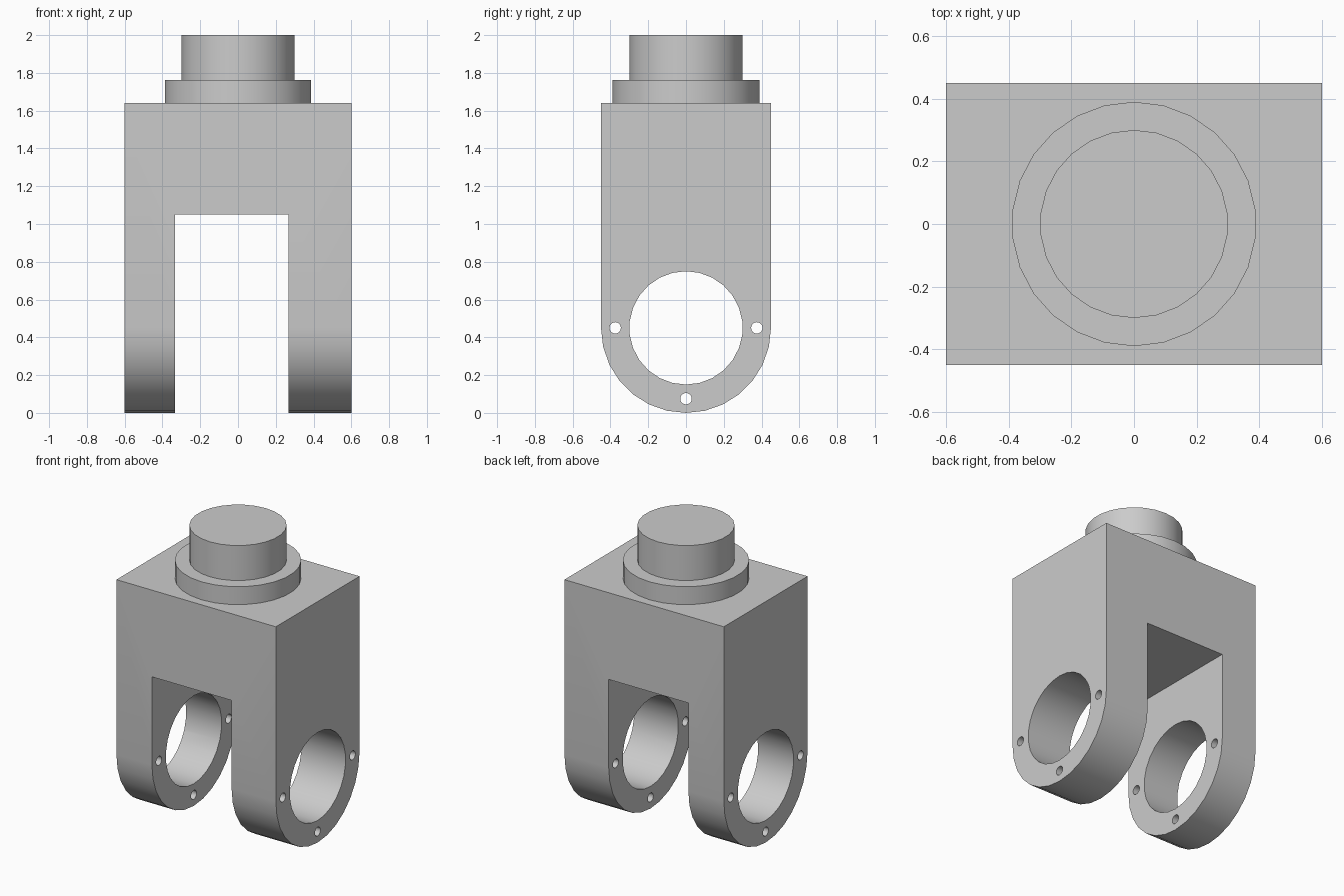
import bpy, bmesh
from math import sin, cos, pi, radians
from mathutils import Vector

cube = bpy.data.objects.get("Cube")
if cube:
    bpy.data.objects.remove(cube, do_unlink=True)

# One plain grey for the whole casting
grey = bpy.data.materials.new("plain grey")
grey.use_nodes = True
colour = (0.6, 0.6, 0.6, 1)
grey.diffuse_color = colour
grey.node_tree.nodes["Principled BSDF"].inputs["Base Color"].default_value = colour

SIDES = 26
HALF_WIDTH, HALF_DEPTH = 0.6, 0.45
BODY_TOP, COLLAR_TOP, PIN_TOP = 1.64, 1.762, 2.0
BORE_RADIUS, BOLT_RADIUS, BOLT_CIRCLE = 0.3, 0.03, 0.375


def circle(radius, cu=0, cv=0):
    return [(cu + radius * sin(2 * pi * i / SIDES), cv + radius * cos(2 * pi * i / SIDES))
            for i in range(SIDES)]


def prism(name, profile, axis, low, high):
    """Extrude a flat outline along x (outline in y, z) or z (outline in x, y)."""
    place = (lambda u, v: (low, u, v)) if axis == "x" else (lambda u, v: (u, v, low))
    step = Vector((high - low, 0, 0)) if axis == "x" else Vector((0, 0, high - low))
    bm = bmesh.new()
    face = bm.faces.new([bm.verts.new(place(u, v)) for u, v in profile])
    grown = bmesh.ops.extrude_face_region(bm, geom=[face])["geom"]
    bmesh.ops.translate(bm, vec=step, verts=[g for g in grown if isinstance(g, bmesh.types.BMVert)])
    bmesh.ops.recalc_face_normals(bm, faces=bm.faces)
    mesh = bpy.data.meshes.new(name)
    bm.to_mesh(mesh)
    bm.free()
    mesh.materials.append(grey)
    obj = bpy.data.objects.new(name, mesh)
    bpy.context.collection.objects.link(obj)
    return obj


def cut(target, cutter):
    """Subtract the cutter, bake the result and discard the cutter."""
    cutter.hide_render = True
    mod = target.modifiers.new("cut", "BOOLEAN")
    mod.operation, mod.solver, mod.object = "DIFFERENCE", "EXACT", cutter
    bpy.context.view_layer.objects.active = target
    bpy.ops.object.modifier_apply(modifier=mod.name)
    bpy.data.objects.remove(cutter, do_unlink=True)


# Fork body: square top, rounded bottom
arc_steps = 14
outline = [(HALF_DEPTH, BODY_TOP), (-HALF_DEPTH, BODY_TOP)]
for i in range(arc_steps + 1):
    a = pi + pi * i / arc_steps
    outline.append((HALF_DEPTH * cos(a), HALF_DEPTH + HALF_DEPTH * sin(a)))
fork = prism("fork_body", outline, "x", -HALF_WIDTH, HALF_WIDTH)

# Off-centre slot between the two legs
slot = [(-1, -1), (1, -1), (1, 1.05), (-1, 1.05)]
cut(fork, prism("slot_cutter", slot, "x", -0.333, 0.267))

# Shaft bore and three bolt holes through both legs
cut(fork, prism("bore_cutter", circle(BORE_RADIUS, 0, HALF_DEPTH), "x", -1, 1))
for a in (0, pi, 1.5 * pi):
    hole = circle(BOLT_RADIUS, BOLT_CIRCLE * cos(a), HALF_DEPTH + BOLT_CIRCLE * sin(a))
    cut(fork, prism("bolt_cutter", hole, "x", -1, 1))

# Collar and pin on top
collar = prism("collar", circle(0.39), "z", BODY_TOP, COLLAR_TOP)
pin = prism("pin", circle(0.3), "z", COLLAR_TOP, PIN_TOP)

# Smooth round walls, sharp rims
bpy.ops.object.select_all(action="DESELECT")
for obj in (fork, collar, pin):
    obj.select_set(True)
bpy.context.view_layer.objects.active = fork
bpy.ops.object.shade_smooth_by_angle(angle=radians(30))
